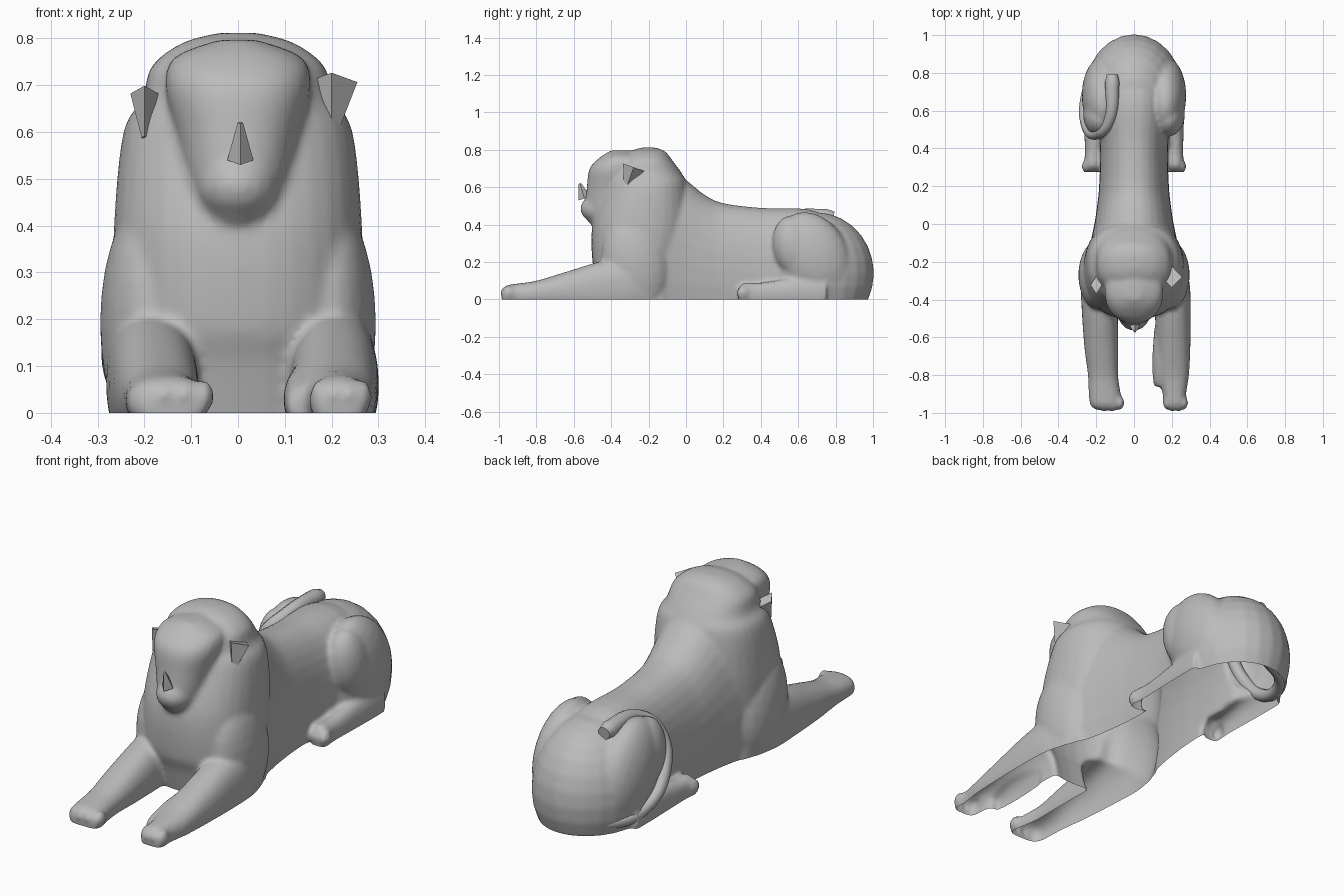
import bpy, bmesh, math
from mathutils import Matrix, Vector

default_cube = bpy.data.objects.get("Cube")
if default_cube:
    bpy.data.objects.remove(default_cube, do_unlink=True)

stone = bpy.data.materials.new("grey stone")
stone.use_nodes = True
stone.diffuse_color = (.5, .5, .5, 1)
shader = stone.node_tree.nodes["Principled BSDF"]
shader.inputs["Base Color"].default_value = stone.diffuse_color

# Soft forms are gathered here and fused into one carved body
clay = bmesh.new()


def add_object(name, bm):
    mesh = bpy.data.meshes.new(name)
    bm.to_mesh(mesh)
    bm.free()
    mesh.materials.append(stone)
    part = bpy.data.objects.new(name, mesh)
    bpy.context.collection.objects.link(part)
    return part


def refine(rows, steps=5):
    """Pass a smooth curve through the rows of section sizes."""
    rows = [Vector(row) for row in rows]
    last = len(rows) - 1
    for i in range(last):
        before, start, end, after = (rows[min(last, max(0, i + k))] for k in (-1, 0, 1, 2))
        leave, arrive = (end - before) / 2, (after - start) / 2
        for step in range(steps):
            t = step / steps
            blend = t * t * (3 - 2 * t)
            yield (start.lerp(end, blend) + leave * t * (1 - t) ** 2
                   - arrive * t * t * (1 - t))
    yield rows[last]


def oval(half_width, half_depth, sides=32, power=2.3):
    """Points of a slightly squared oval."""
    for k in range(sides):
        c, s = math.cos(math.tau * k / sides), math.sin(math.tau * k / sides)
        yield (half_width * math.copysign(abs(c) ** (2 / power), c),
               half_depth * math.copysign(abs(s) ** (2 / power), s))


def skin(rings):
    """Join rings of points into a closed form."""
    rings = [[clay.verts.new(point) for point in ring] for ring in rings]
    faces = [clay.faces.new(rings[0]), clay.faces.new(rings[-1])]
    for ring, following in zip(rings, rings[1:]):
        for k in range(len(ring)):
            faces.append(clay.faces.new((ring[k - 1], ring[k], following[k], following[k - 1])))
    bmesh.ops.recalc_face_normals(clay, faces=faces)


def lying(rows, x=0, lean=0):
    """Form along y from rows of (y, half width, top); lean drifts it sideways."""
    sections = list(refine(rows))
    rings = []
    for i, (y, width, top) in enumerate(sections):
        middle = x + lean * i / len(sections)
        rings.append([(middle + u, y, top * .3 + v) for u, v in oval(width, top * .7)])
    skin(rings)


def standing(rows):
    """Form along z from rows of (z, half width, front y, back y)."""
    skin([[(u, (front + back) / 2 + v, z) for u, v in oval(width, (back - front) / 2)]
          for z, width, front, back in refine(rows)])


def placed(centre, radii, tilt=0):
    """Transform of a unit shape, tilted round x."""
    return (Matrix.Translation(centre) @ Matrix.Rotation(tilt, 4, "X")
            @ Matrix.Diagonal((*radii, 1)))


def blob(centre, radii, tilt=0):
    """Ellipsoid form."""
    bmesh.ops.create_uvsphere(clay, u_segments=24, v_segments=14, radius=1,
                              matrix=placed(centre, radii, tilt))


def chip(name, centre, radii, tilt=0):
    """Faceted pyramid chunk, left sharp."""
    bm = bmesh.new()
    bmesh.ops.create_cone(bm, cap_ends=True, segments=4, radius1=1, radius2=.2, depth=2,
                          matrix=placed(centre, radii, tilt))
    add_object(name, bm)


# Long back sloping from the shoulders to the rounded rump
lying([(-.3, .25, .74), (-.15, .24, .75), (0, .21, .64), (.1, .195, .56), (.2, .185, .515),
       (.4, .18, .49), (.7, .2, .47), (.9, .12, .3)])
blob((0, .7, .14), (.26, .305, .325))

# Chest and mane, rising to a hood behind the head
standing([
    (-.1, .25, -.42, 0), (.1, .255, -.47, 0), (.2, .265, -.5, 0), (.4, .265, -.5, .03),
    (.6, .245, -.43, .01), (.67, .205, -.4, -.02), (.74, .185, -.36, -.07),
    (.79, .12, -.3, -.11), (.812, .04, -.24, -.16)])

# Face: domed forehead, cheeks, blunt muzzle and beard
standing([
    (.385, .04, -.49, -.3), (.45, .1, -.54, -.2), (.6, .135, -.53, -.2),
    (.7, .155, -.515, -.2), (.76, .135, -.46, -.22), (.797, .04, -.4, -.3)])
blob((0, -.46, .485), (.09, .105, .08))

# Legs on both sides; the right forepaw is broader and turns inward
for side, lean, paw in ((1, .02, .062), (-1, .065, .085)):
    blob((side * .19, -.27, .19), (.105, .18, .27), .15)
    lying([(-.18, .06, .15), (-.3, .09, .22), (-.45, .095, .205), (-.65, .09, .145),
           (-.8, .08, .1), (-.9, paw, .085), (-.96, paw, .075), (-.985, paw * .7, .05)],
          side * .2, lean)
    for toe in range(4):
        inset = toe - 1.5
        blob((side * .2 + lean + inset * paw / 2, -.965 + abs(inset) * .012, .035),
             (.02, .035, .035))
    # Thigh, its bulging knee and the flat hind foot
    blob((side * .165, .68, .23), (.112, .19, .25), .5)
    blob((side * .18, .58, .28), (.09, .115, .17), .2)
    lying([(.28, .03, .06), (.31, .042, .09), (.4, .045, .09), (.6, .055, .12),
           (.75, .06, .13)], side * .225, -side * .02)
    for toe in range(3):
        blob((side * .23 + (toe - 1) * .028, .305, .035), (.018, .035, .035))

# Loose fold inside the left wrist
lying([(-.55, .04, .11), (-.7, .05, .1), (-.82, .048, .07), (-.86, .04, .05)], .148)

# Fuse and soften the forms, then leave the underside open at the ground
body = add_object("body", clay)
fuse = body.modifiers.new("fuse", "REMESH")
fuse.mode = "VOXEL"
fuse.voxel_size = .011
soften = body.modifiers.new("soften", "SMOOTH")
soften.factor = .5
soften.iterations = 7
fused = bpy.data.meshes.new_from_object(
    body.evaluated_get(bpy.context.evaluated_depsgraph_get()))
body.modifiers.clear()
cut = bmesh.new()
cut.from_mesh(fused)
bmesh.ops.bisect_plane(cut, geom=cut.verts[:] + cut.edges[:] + cut.faces[:],
                       plane_co=(0, 0, 0), plane_no=(0, 0, 1), clear_inner=True)
cut.to_mesh(body.data)
cut.free()
bpy.data.meshes.remove(fused)
bpy.ops.object.select_all(action="DESELECT")
body.select_set(True)
bpy.context.view_layer.objects.active = body
bpy.ops.object.shade_smooth_by_angle(angle=math.radians(50))

# Chiselled nose, and ragged tufts where the ears break out of the mane
chip("nose", (.005, -.555, .58), (.028, .035, .042), .3)
chip("left_mane_tuft", (.2, -.3, .65), (.055, .06, .06), 2.8)
chip("right_mane_tuft", (-.2, -.34, .635), (.03, .05, .05), 2.8)

# Tail wrapped round the right haunch, its tuft lying on the back
tail = bpy.data.curves.new("tail", "CURVE")
tail.dimensions = "3D"
tail.bevel_depth = .03
tail.resolution_u = 6
tail.use_fill_caps = True
tail.materials.append(stone)
path = [(0, .95, .06), (-.17, .86, .05), (-.25, .68, .07), (-.25, .52, .2),
        (-.19, .48, .36), (-.13, .55, .435), (-.115, .75, .445), (-.115, .79, .44)]
spline = tail.splines.new("BEZIER")
spline.bezier_points.add(len(path) - 1)
for knot, place in zip(spline.bezier_points, path):
    knot.co = place
    knot.handle_left_type = knot.handle_right_type = "AUTO"
    knot.radius = 1.3 if place[1] == .75 else 1
bpy.context.collection.objects.link(bpy.data.objects.new("tail", tail))
